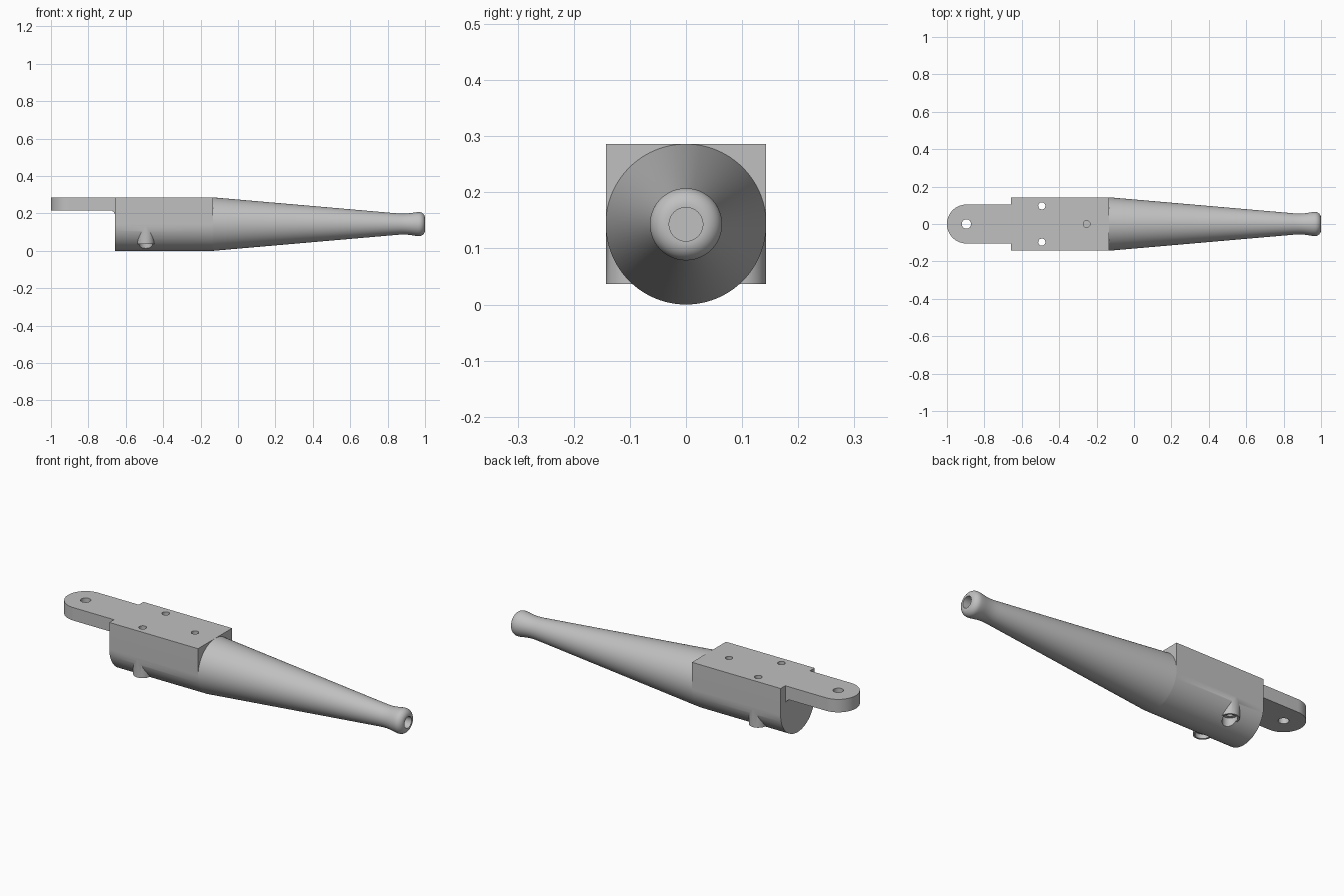
import bpy, bmesh, math
from mathutils import Vector

if "Cube" in bpy.data.objects:
    bpy.data.objects.remove(bpy.data.objects["Cube"], do_unlink=True)

R = 0.143                # body radius and axis height
TOP = 2 * R
BACK, SHOULDER = -0.657, -0.135

grey = bpy.data.materials.new("light_grey")
grey.use_nodes = True
grey.diffuse_color = (0.53, 0.53, 0.53, 1)
grey.node_tree.nodes["Principled BSDF"].inputs["Base Color"].default_value = (0.53, 0.53, 0.53, 1)


def arc(cx, cy, r, a0, a1, n):
    angles = [math.radians(a0 + (a1 - a0) * i / n) for i in range(n + 1)]
    return [(cx + r * math.cos(a), cy + r * math.sin(a)) for a in angles]


def finish(name, bm):
    bmesh.ops.recalc_face_normals(bm, faces=bm.faces)
    mesh = bpy.data.meshes.new(name)
    bm.to_mesh(mesh)
    bm.free()
    mesh.materials.append(grey)
    obj = bpy.data.objects.new(name, mesh)
    bpy.context.collection.objects.link(obj)
    return obj


def prism(name, points, place, direction):
    """Extrude a flat outline; place maps its 2D points into space."""
    bm = bmesh.new()
    face = bm.faces.new([bm.verts.new(place(a, b)) for a, b in points])
    out = bmesh.ops.extrude_face_region(bm, geom=[face])
    moved = [g for g in out["geom"] if isinstance(g, bmesh.types.BMVert)]
    bmesh.ops.translate(bm, verts=moved, vec=Vector(direction))
    return finish(name, bm)


def post(name, x, y, r, z0, z1):
    """Upright cylinder."""
    return prism(name, arc(x, y, r, 0, 360, 48)[:-1],
                 lambda a, b: (a, b, z0), (0, 0, z1 - z0))


def select(obj):
    bpy.ops.object.select_all(action='DESELECT')
    obj.select_set(True)
    bpy.context.view_layer.objects.active = obj


def combine(obj, tool, operation):
    tool.hide_render = True
    mod = obj.modifiers.new(operation, 'BOOLEAN')
    mod.operation, mod.object, mod.solver = operation, tool, 'EXACT'
    select(obj)
    bpy.ops.object.modifier_apply(modifier=mod.name)
    bpy.data.objects.remove(tool, do_unlink=True)


# Body block: flat top and half-round underside
outline = [(R, TOP)] + arc(0, R, R, 0, -180, 64) + [(-R, TOP)]
body = prism("body_block", outline, lambda y, z: (BACK, y, z), (SHOULDER - BACK, 0, 0))

# Screw bosses with counterbored through holes
for side in (-1, 1):
    y = side * 0.097
    combine(body, post("boss", -0.493, y, 0.0455, 0.037, 0.16), 'UNION')
    combine(body, post("screw_hole", -0.493, y, 0.019, -0.1, 0.4), 'DIFFERENCE')
    combine(body, post("counterbore", -0.493, y, 0.036, -0.1, 0.06), 'DIFFERENCE')
# Blind hole in the top
combine(body, post("blind_hole", -0.253, 0, 0.018, 0.2, 0.4), 'DIFFERENCE')

# Mounting tongue with round end and hole
W, THICK = 0.104, 0.069
plan = [(BACK, W)] + arc(W - 1, 0, W, 90, 270, 40) + [(BACK, -W)]
tongue = prism("mounting_tongue", plan, lambda x, y: (x, y, TOP - THICK), (0, 0, THICK))
combine(tongue, post("tongue_hole", W - 1, 0, 0.025, 0.1, 0.4), 'DIFFERENCE')

# Fillet under the tongue root
f, under = 0.03, TOP - THICK
fillet_outline = [(BACK, under)] + arc(BACK - f, under - f, f, 0, 90, 10)
fillet = prism("tongue_fillet", fillet_outline, lambda x, z: (x, -W, z), (0, 2 * W, 0))

# Tapered barrel with a beaded muzzle and a blind bore, turned about x
profile = [(SHOULDER, 0), (SHOULDER, R), (0.85, 0.0575), (0.875, 0.056), (0.895, 0.056),
           (0.915, 0.0575), (0.935, 0.0605), (0.95, 0.063), (0.962, 0.0642)]
profile += arc(0.968, 0.0323, 0.032, 90, 0, 12)
profile += [(1.0, 0.030), (0.88, 0.030), (0.88, 0)]
bm = bmesh.new()
verts = [bm.verts.new((x, 0, R + r)) for x, r in profile]
edges = [bm.edges.new(pair) for pair in zip(verts, verts[1:])]
bmesh.ops.spin(bm, geom=verts + edges, cent=(0, 0, R), axis=(1, 0, 0),
               angle=math.tau, steps=96, use_duplicate=False)
bmesh.ops.remove_doubles(bm, verts=bm.verts, dist=0.0001)
barrel = finish("tapered_barrel", bm)

for part in (body, tongue, fillet, barrel):
    select(part)
    bpy.ops.object.shade_smooth_by_angle(angle=math.radians(30))
